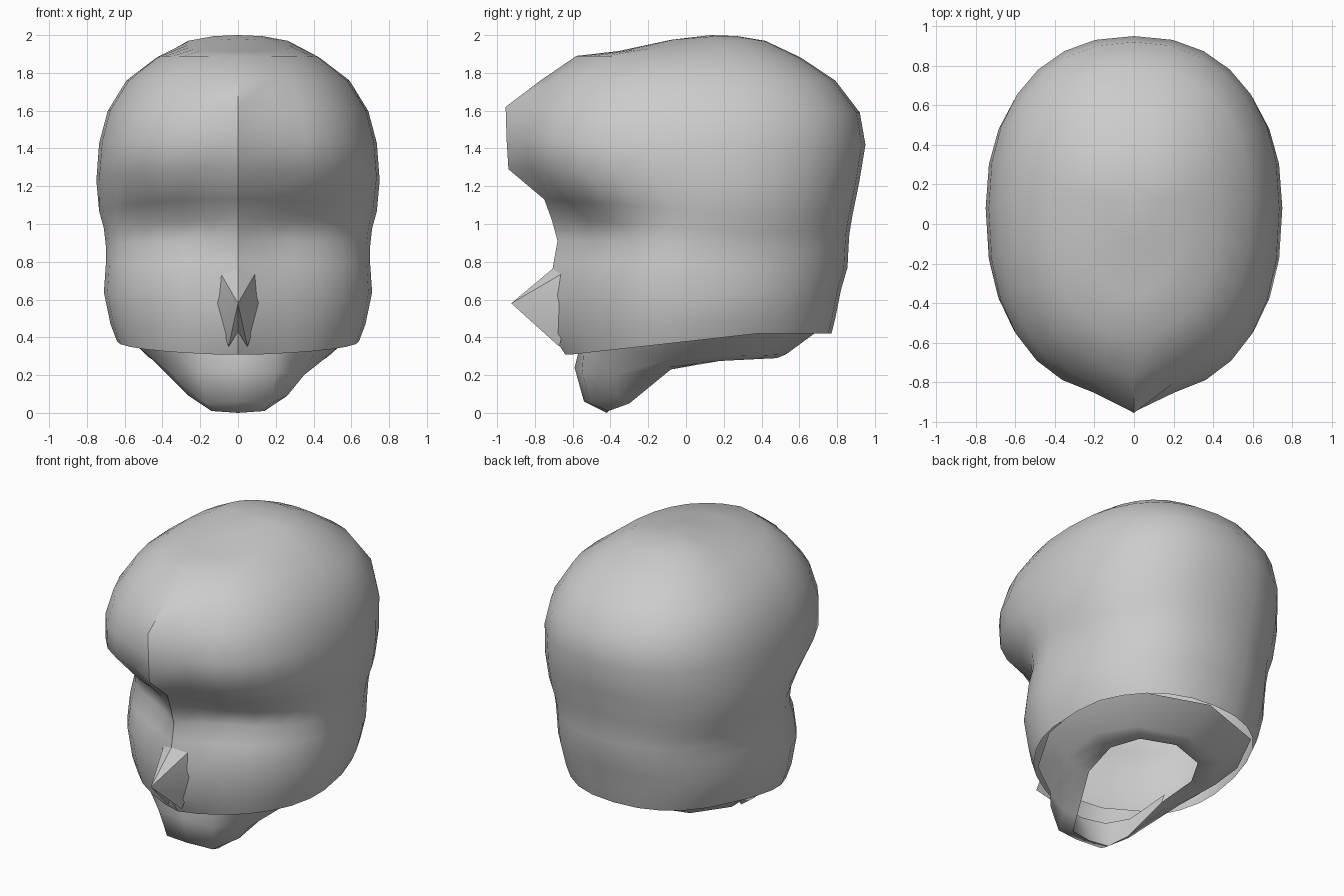
import bpy, bmesh
from math import sin, cos, pi, copysign, radians

if "Cube" in bpy.data.objects:
    bpy.data.objects.remove(bpy.data.objects["Cube"])

SEG = 28


def finish(bm, name, angle):
    bmesh.ops.recalc_face_normals(bm, faces=bm.faces)
    me = bpy.data.meshes.new(name)
    bm.to_mesh(me)
    bm.free()
    ob = bpy.data.objects.new(name, me)
    bpy.context.collection.objects.link(ob)
    bpy.ops.object.select_all(action='DESELECT')
    ob.select_set(True)
    bpy.context.view_layer.objects.active = ob
    bpy.ops.object.shade_smooth_by_angle(angle=radians(angle))
    return ob


def bridge(bm, a, b):
    n = len(a)
    for i in range(n):
        j = (i + 1) % n
        bm.faces.new((a[i], a[j], b[j], b[i]))


def spow(v, p):
    return copysign(abs(v) ** p, v)


def head_ring(bm, zf, zb, w, yc, yf, yb, crest):
    # oval, squarer at the forehead, with a pointed ridge on the front centre line
    ring = []
    for i in range(SEG):
        a = 2 * pi * i / SEG
        p = (0.85 if zf > 1.2 else 1.07) if cos(a) > 1e-6 else 0.88
        x = w * spow(sin(a), p)
        c = spow(cos(a), p)
        y = yc + c * (yf - yc) if c > 0 else yc - c * (yb - yc)
        if c > 0:
            y += (crest - yf) * max(0, 1 - abs(x) / 0.21)
        t = (y - yf) / (yb - yf)
        ring.append(bm.verts.new((x, y, zf + (zb - zf) * min(1, max(0, t * 1.4)))))
    return ring


# skull: front z, back z, half width, centre y, front y, back y, ridge y
levels = [
    (.31, .42, .64, .00, -.60, .77, -.64),
    (.42, .50, .675, .00, -.63, .79, -.71),
    (.62, .65, .71, .00, -.65, .82, -.73),
    (.80, .77, .70, .00, -.61, .855, -.70),
    (.91, .87, .70, .03, -.54, .86, -.68),
    (1.02, .95, .71, .05, -.58, .865, -.71),
    (1.13, 1.04, .735, .08, -.72, .88, -.75),
    (1.29, 1.21, .75, .08, -.84, .915, -.94),
    (1.45, 1.42, .735, .08, -.87, .95, -.95),
    (1.62, 1.59, .69, .10, -.82, .92, -.955),
    (1.76, 1.76, .59, .10, -.71, .79, -.77),
    (1.89, 1.88, .43, .10, -.55, .61, -.58),
    (1.915, 1.97, .27, .12, -.34, .42, -.36),
    (1.975, 1.995, .13, .13, -.08, .27, -.08),
]
bm = bmesh.new()
rings = [head_ring(bm, *lv) for lv in levels]
for a, b in zip(rings, rings[1:]):
    bridge(bm, a, b)
top = bm.verts.new((0, .13, 2.0))
for i in range(SEG):
    bm.faces.new((rings[-1][i], rings[-1][(i + 1) % SEG], top))
# keep the central ridge crisp
for a, b in zip(rings[:10], rings[1:11]):
    bm.edges.get((a[0], b[0])).smooth = False
finish(bm, "skull", 60)

# jaw: ring shaped chin and underside, open in the middle
jaw_rows = [
    [(0, -.56, .36), (.2, -.54, .36), (.42, -.41, .36), (.59, -.1, .40),
     (.61, .25, .44), (.46, .56, .45), (0, .72, .45)],
    [(0, -.59, .24), (.2, -.55, .22), (.35, -.38, .2), (.45, -.1, .28),
     (.48, .2, .30), (.33, .43, .305), (0, .53, .31)],
    [(0, -.54, .06), (.17, -.51, .05), (.26, -.36, .09), (.36, -.1, .24),
     (.39, .18, .275), (.27, .38, .285), (0, .48, .29)],
    [(0, -.42, 0), (.14, -.41, .01), (.2, -.30, .05), (.29, -.08, .23),
     (.32, .16, .28), (.23, .33, .30), (0, .40, .31)],
    [(0, -.50, .2), (.16, -.46, .2), (.24, -.32, .2), (.31, -.08, .29)],
]
bm = bmesh.new()
rows = []
for half in jaw_rows[:4]:
    full = half + [(-x, y, z) for x, y, z in half[-2:0:-1]]
    rows.append([bm.verts.new(c) for c in full])
for a, b in zip(rows, rows[1:]):
    bridge(bm, a, b)
# inner wall behind the chin
lip = jaw_rows[4]
inner = [bm.verts.new((s * x, y, z)) for s, part in ((-1, lip[:0:-1]), (1, lip))
         for x, y, z in part]
outer = [rows[3][i] for i in range(-3, 4)]
for i in range(6):
    bm.faces.new((outer[i], outer[i + 1], inner[i + 1], inner[i]))
finish(bm, "jaw", 55)

# nose: small pointed beak with flared wings
bm = bmesh.new()
tip = bm.verts.new((0, -.925, .58))
half = [(0, -.71, .76), (.11, -.60, .77), (.13, -.62, .58), (.05, -.67, .35), (0, -.72, .43)]
loop = [bm.verts.new(c) for c in half + [(-x, y, z) for x, y, z in half[-2:0:-1]]]
for i in range(len(loop)):
    bm.faces.new((tip, loop[i], loop[(i + 1) % len(loop)]))
finish(bm, "nose", 30)
